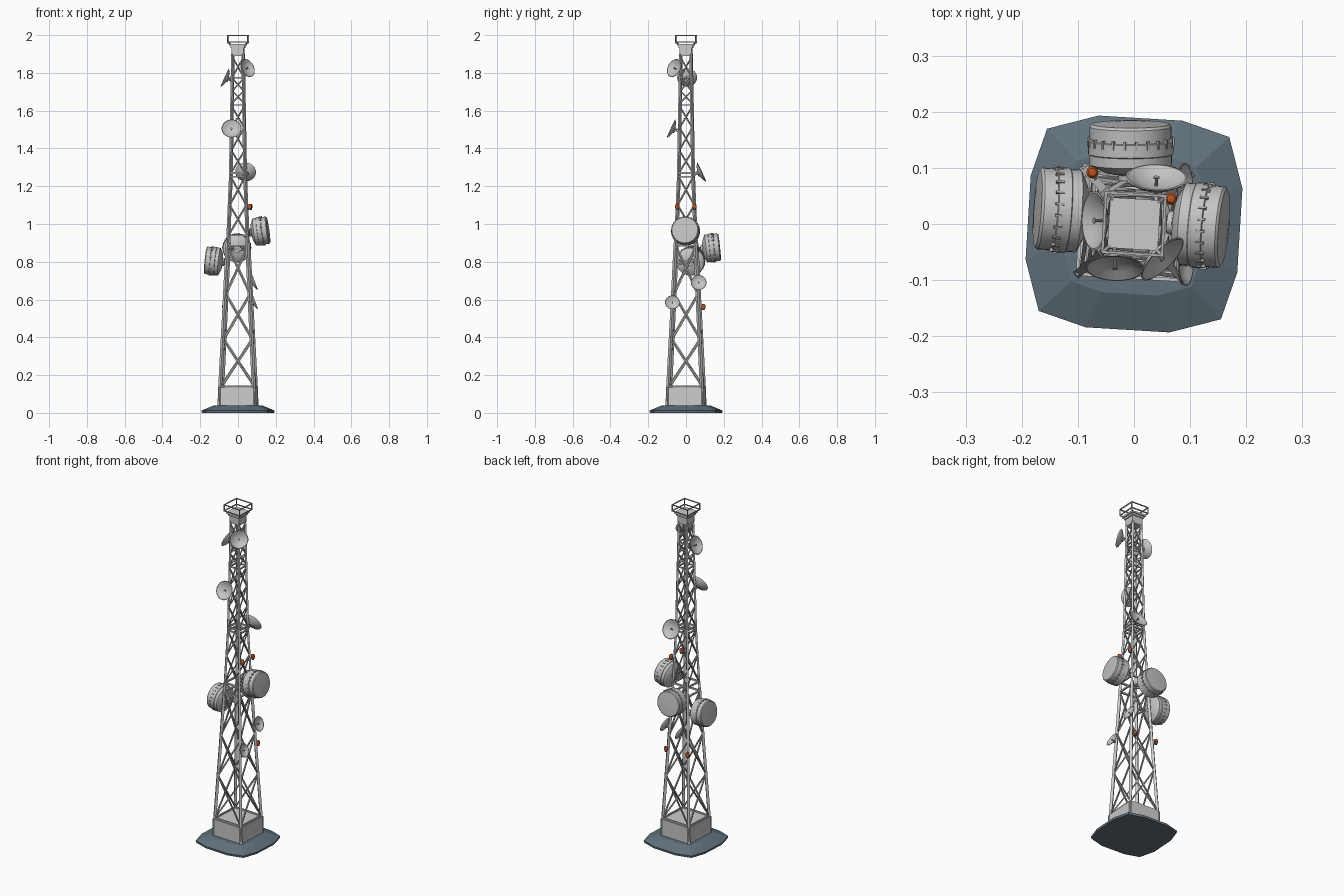
import bpy, bmesh, math
from mathutils import Vector, Matrix

if "Cube" in bpy.data.objects:
    bpy.data.objects.remove(bpy.data.objects["Cube"])


def material(name, rgb):
    m = bpy.data.materials.new(name)
    m.diffuse_color = (*rgb, 1)
    m.use_nodes = True
    m.node_tree.nodes["Principled BSDF"].inputs["Base Color"].default_value = m.diffuse_color
    return m


LIGHT = material("light_grey", (0.60, 0.60, 0.60))
STEEL = material("steel_grey", (0.42, 0.42, 0.42))
DISH = material("dish_grey", (0.55, 0.55, 0.55))
DARK = material("dark_fitting", (0.12, 0.12, 0.13))
SLATE = material("slate_ground", (0.12, 0.165, 0.20))
ORANGE = material("orange_lamp", (0.50, 0.09, 0.015))

TURN = Matrix.Rotation(math.radians(-3.5), 4, 'Z')   # whole tower is turned a little
PROFILE = [(0.03, 0.093), (0.135, 0.089), (0.56, 0.068), (0.90, 0.052),
           (1.25, 0.038), (1.90, 0.027)]             # height, half width of tower


def finish(bm, name, mat, smooth=False):
    bmesh.ops.recalc_face_normals(bm, faces=bm.faces)
    me = bpy.data.meshes.new(name)
    bm.to_mesh(me)
    bm.free()
    me.materials.append(mat)
    ob = bpy.data.objects.new(name, me)
    bpy.context.collection.objects.link(ob)
    if smooth:
        bpy.ops.object.select_all(action='DESELECT')
        ob.select_set(True)
        bpy.context.view_layer.objects.active = ob
        bpy.ops.object.shade_smooth_by_angle(angle=math.radians(32))
    return ob


def box(bm, centre, size, mat=TURN):
    bmesh.ops.create_cube(bm, size=1, matrix=mat @ Matrix.Translation(centre)
                          @ Matrix.Diagonal((*size, 1)))


def bar(bm, a, b, w, d=None):
    """Square bar from a to b."""
    a, b = Vector(a), Vector(b)
    v = b - a
    rot = v.to_track_quat('Z', 'Y').to_matrix().to_4x4()
    bmesh.ops.create_cube(bm, size=1, matrix=Matrix.Translation((a + b) / 2) @ rot
                          @ Matrix.Diagonal((w, d or w, v.length, 1)))


def lathe(bm, profile, mat, n=28):
    """Revolve (radius, height) points around local z; ends lie on the axis."""
    vs = [bm.verts.new((r, 0, z)) for r, z in profile]
    es = [bm.edges.new(p) for p in zip(vs, vs[1:])]
    out = bmesh.ops.spin(bm, geom=vs + es, cent=(0, 0, 0), axis=(0, 0, 1),
                         angle=math.tau, steps=n, use_merge=True)
    bmesh.ops.remove_doubles(bm, verts=bm.verts, dist=1e-5)
    bmesh.ops.transform(bm, matrix=mat, verts=bm.verts)


def half(z):
    for (z0, h0), (z1, h1) in zip(PROFILE, PROFILE[1:]):
        if z <= z1:
            return h0 + (h1 - h0) * (z - z0) / (z1 - z0)
    return PROFILE[-1][1]


CORNERS = [(1, -1), (1, 1), (-1, 1), (-1, -1)]
SIDES = list(zip(CORNERS, CORNERS[1:] + CORNERS[:1]))


def corner(c, z):
    return TURN @ Vector((c[0] * half(z), c[1] * half(z), z))


# ground mound: rounded square with sloping top
bm = bmesh.new()
outline = []
for k in range(4):
    r = TURN @ Matrix.Rotation(k * math.pi / 2, 4, 'Z')
    outline += [r @ Vector(p) for p in ((0.160, 0.165, 0), (0.075, 0.189, 0), (-0.075, 0.189, 0))]
rings = []
for s, z in ((0.99, 0), (1, 0.012), (0.66, 0.04)):
    rings.append([bm.verts.new((p.x * s, p.y * s, z)) for p in outline])
for lo, hi in zip(rings, rings[1:]):
    for i in range(12):
        j = (i + 1) % 12
        bm.faces.new((lo[i], lo[j], hi[j], hi[i]))
bm.faces.new(rings[0])
bm.faces.new(rings[-1])
finish(bm, "ground_mound", SLATE)

# foundation block
bm = bmesh.new()
box(bm, (0, 0, 0.083), (0.196, 0.196, 0.105))
finish(bm, "foundation_block", LIGHT)

# tapering corner legs
bm = bmesh.new()
for c in CORNERS:
    for (z0, _), (z1, _) in zip(PROFILE, PROFILE[1:]):
        w = 0.015 if z1 < 1.0 else 0.011
        bar(bm, corner(c, z0), corner(c, z1), w)
finish(bm, "tower_legs", LIGHT)

# crossed braces on all four sides
bm = bmesh.new()
for run in ([.14, .39, .63, .88], [.94, 1.10, 1.25], [1.27, 1.39, 1.51, 1.62],
            [1.64, 1.705, 1.77], [1.78, 1.88]):
    for z0, z1 in zip(run, run[1:]):
        w = 0.007 if z1 < 0.9 else 0.0055
        for a, b in SIDES:
            bar(bm, corner(a, z0), corner(b, z1), w)
            bar(bm, corner(b, z0), corner(a, z1), w)
finish(bm, "cross_braces", STEEL)

# level frames
bm = bmesh.new()
for z, w in ((0.14, .008), (0.885, .009), (0.94, .009), (1.25, .008), (1.27, .008),
             (1.63, .007), (1.775, .007)):
    for a, b in SIDES:
        bar(bm, corner(a, z), corner(b, z), w)
finish(bm, "level_frames", LIGHT)

# tower head and platform
bm = bmesh.new()
box(bm, (0, 0, 1.911), (0.064, 0.064, 0.044))
box(bm, (0, 0, 1.939), (0.076, 0.076, 0.012))
box(bm, (0, 0, 1.949), (0.090, 0.090, 0.010))
finish(bm, "tower_head", LIGHT)

# platform railing
bm = bmesh.new()
R = 0.053
for z in (1.9625, 1.9975):
    for a, b in SIDES:
        bar(bm, TURN @ Vector((a[0] * R, a[1] * R, z)), TURN @ Vector((b[0] * R, b[1] * R, z)), 0.005)
for x, y in CORNERS:
    box(bm, (x * R, y * R, 1.98), (0.005, 0.005, 0.04))
    bar(bm, TURN @ Vector((x * R, y * R, 1.9625)), TURN @ Vector((x * .04, y * .04, 1.951)), 0.005)
finish(bm, "platform_railing", STEEL)


def aim(pos, yaw, pitch):
    """Matrix whose local z points along yaw (0 = +x) and pitch in degrees."""
    y, p = math.radians(yaw), math.radians(pitch)
    d = Vector((math.cos(y) * math.cos(p), math.sin(y) * math.cos(p), math.sin(p)))
    return Matrix.Translation(pos) @ d.to_track_quat('Z', 'Y').to_matrix().to_4x4()


def mount(name, back, count, w):
    """Arms from the back of an antenna to the nearest legs."""
    bm = bmesh.new()
    near = sorted(CORNERS, key=lambda c: (corner(c, back.z) - back).length)[:count]
    for c in near:
        for dz in (-0.012, 0.012):
            bar(bm, back, corner(c, back.z + dz), w)
    finish(bm, name, STEEL)


# drum antennas: position of the face centre, yaw, pitch
DRUMS = {"left": ((-0.172, 0.028, 0.808), 176, 6), "right": ((0.160, -0.006, 0.968), -5, 8),
         "back": ((-0.006, 0.178, 0.878), 90, 6)}
for side, (pos, yaw, pitch) in DRUMS.items():
    r, m = 0.076, aim(pos, yaw, pitch)
    prof = [(0, .03), (.55, .025), (.9, 0), (.96, -.06), (.96, -.38), (1, -.40), (1, -.70), (.97, -.72),
            (.97, -.95), (.9, -1.0), (.6, -1.14), (.28, -1.2), (.28, -1.32), (0, -1.32)]
    bm = bmesh.new()
    lathe(bm, [(a * r, b * r) for a, b in prof], m, 36)
    finish(bm, side + "_drum_antenna", DISH, True)
    bm = bmesh.new()
    for k in range(22):                       # clips around the shroud
        box(bm, (0.99 * r, 0, -0.42 * r), (0.07 * r, 0.06 * r, 0.20 * r),
            m @ Matrix.Rotation(k * math.tau / 22, 4, 'Z'))
    finish(bm, side + "_drum_clips", STEEL)
    mount(side + "_drum_mount", m @ Vector((0, 0, -1.25 * r)), 2, 0.008)

# open dishes: rim centre, radius, yaw, pitch
DISHES = {"top_corner": ((0.050, -0.062, 1.825), 0.051, -45, 20),
          "top_left": ((-0.070, 0.006, 1.775), 0.053, 180, 25),
          "upper_front": ((-0.034, -0.078, 1.505), 0.053, -92, 25),
          "middle_back": ((0.040, 0.082, 1.275), 0.055, 88, 25),
          "lower_right_back": ((0.090, 0.067, 0.69), 0.042, 0, 20),
          "lower_right_front": ((0.092, -0.072, 0.585), 0.039, 0, 20)}
for name, (pos, r, yaw, pitch) in DISHES.items():
    m = aim(pos, yaw, pitch)
    prof = [(0, -.44), (.26, -.44), (.30, -.34), (.68, -.2), (.97, -.03), (1, .02), (.94, .03),
            (.65, -.13), (.56, -.18), (.25, -.27), (0, -.28)]
    bm = bmesh.new()
    lathe(bm, [(a * r, b * r) for a, b in prof], m)
    finish(bm, name + "_dish", DISH, True)
    bm = bmesh.new()
    lathe(bm, [(0, -.28 * r), (.05 * r, -.28 * r), (.05 * r, -.02 * r), (.1 * r, 0),
               (.1 * r, .04 * r), (0, .04 * r)], m, 10)
    finish(bm, name + "_dish_feed", STEEL)
    mount(name + "_dish_mount", m @ Vector((0, 0, -.42 * r)), 1, 0.007)

# warning lamps on brackets
LAMPS = [("middle_front", (1, -1), (0.062, -0.047, 1.085)), ("middle_back", (1, 1), (0.066, 0.045, 1.085)),
         ("lower_right", (1, 1), (0.068, 0.092, 0.555)), ("lower_left", (-1, 1), (-0.074, 0.092, 0.555))]
for name, c, p in LAMPS:
    m = Matrix.Translation(p)
    bm = bmesh.new()
    lathe(bm, [(0, 0), (.011, 0), (.011, .014), (.007, .020), (0, .022)], m, 12)
    finish(bm, name + "_lamp", ORANGE, True)
    bm = bmesh.new()
    lathe(bm, [(0, -.010), (.007, -.010), (.009, 0), (0, 0)], m, 12)
    bar(bm, Vector(p) - Vector((0, 0, .005)), corner(c, p[2] - .005), 0.006)
    finish(bm, name + "_lamp_bracket", DARK)
